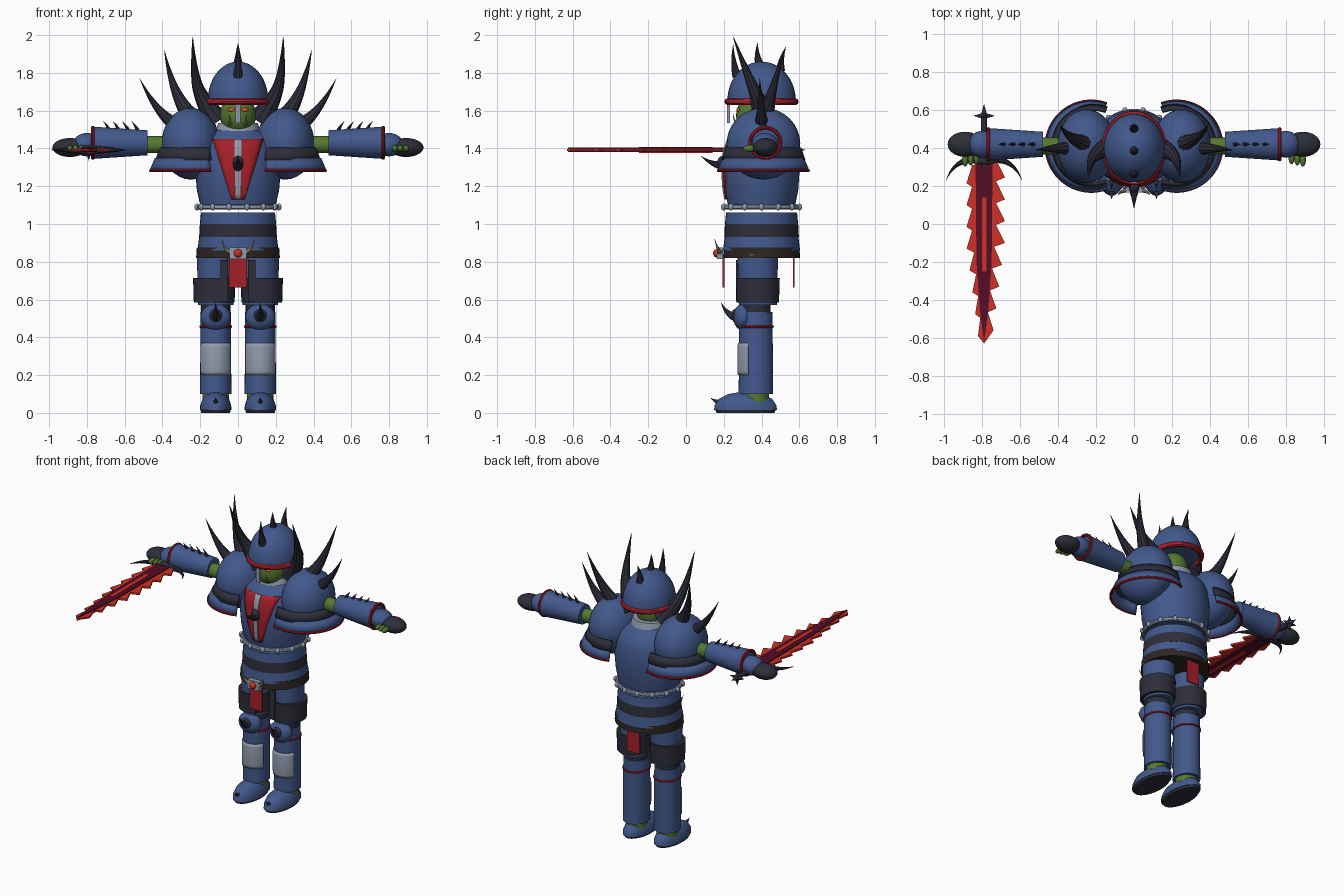
import bpy, bmesh, math
from mathutils import Matrix, Vector, Euler

if "Cube" in bpy.data.objects:
    bpy.data.objects.remove(bpy.data.objects["Cube"])


def material(name, r, g, b):
    m = bpy.data.materials.new(name)
    m.use_nodes = True
    m.diffuse_color = (r, g, b, 1)
    m.node_tree.nodes["Principled BSDF"].inputs["Base Color"].default_value = (r, g, b, 1)
    return m


BLUE = material("armour blue", .055, .1, .265)
DARK = material("dark horn", .026, .027, .042)
RED = material("trim red", .38, .014, .022)
BLADE = material("blade red", .62, .03, .018)
MAROON = material("blade maroon", .09, .004, .018)
GREY = material("steel grey", .28, .33, .42)
GREEN = material("skin green", .09, .19, .03)
BROWN = material("belt brown", .027, .018, .015)
BONE = material("bone", .45, .38, .22)
ORANGE = material("eye orange", .8, .12, .02)
PARTS = []


def add(name, bm, mat, loc=(0, 0, 0), rot=(0, 0, 0)):
    me = bpy.data.meshes.new(name)
    bmesh.ops.recalc_face_normals(bm, faces=bm.faces)
    bm.transform(Matrix.Translation(loc) @ Euler(rot).to_matrix().to_4x4())
    bm.to_mesh(me)
    bm.free()
    me.materials.append(mat)
    ob = bpy.data.objects.new(name, me)
    bpy.context.collection.objects.link(ob)
    PARTS.append(ob)
    return ob


def ball(name, loc, size, mat, rot=(0, 0, 0)):
    bm = bmesh.new()
    bmesh.ops.create_uvsphere(bm, u_segments=32, v_segments=16, radius=1)
    bmesh.ops.scale(bm, vec=size, verts=bm.verts)
    return add(name, bm, mat, loc, rot)


def box(name, loc, size, mat, rot=(0, 0, 0)):
    bm = bmesh.new()
    bmesh.ops.create_cube(bm, size=1)
    bmesh.ops.scale(bm, vec=size, verts=bm.verts)
    return add(name, bm, mat, loc, rot)


def lathe(name, profile, loc, mat, sy=1, rot=(0, 0, 0), arc=360, turn=0, thick=0, steps=36):
    """Turn (radius, height) pairs about z; a partial arc is centred on turn degrees."""
    bm = bmesh.new()
    count = steps if arc == 360 else steps + 1
    rows = []
    for i in range(count):
        a = math.radians(turn + arc * (i / steps - .5))
        rows.append([bm.verts.new((r * math.cos(a), r * math.sin(a) * sy, z)) for r, z in profile])
    for i in range(steps):
        p, q = rows[i], rows[(i + 1) % count]
        for j in range(len(profile) - 1):
            bm.faces.new((p[j], q[j], q[j + 1], p[j + 1]))
    bmesh.ops.remove_doubles(bm, verts=bm.verts, dist=1e-5)
    ob = add(name, bm, mat, loc, rot)
    if thick:
        mod = ob.modifiers.new("thickness", "SOLIDIFY")
        mod.thickness = thick
    return ob


def drum(name, r0, r1, z0, z1, loc, mat, **kw):
    return lathe(name, [(0, z0), (r0, z0), (r1, z1), (0, z1)], loc, mat, **kw)


def ring(name, radius, tube, loc, mat, sy=1, rot=(0, 0, 0), squash=1, **kw):
    turns = [math.tau * k / 10 for k in range(11)]
    prof = [(radius + tube * math.cos(t), tube * squash * math.sin(t)) for t in turns]
    return lathe(name, prof, loc, mat, sy=sy, rot=rot, **kw)


def spike(name, points, radius, mat=DARK):
    """Tapered horn swept along a smooth curve."""
    cu = bpy.data.curves.new(name, "CURVE")
    cu.dimensions, cu.bevel_depth, cu.bevel_resolution = "3D", radius, 3
    cu.use_fill_caps = True
    sp = cu.splines.new("NURBS")
    sp.points.add(len(points) - 1)
    for i, p in enumerate(points):
        sp.points[i].co = (*p, 1)
        sp.points[i].radius = max(.02, 1 - i / (len(points) - 1))
    sp.order_u, sp.use_endpoint_u, sp.resolution_u = 3, True, 6
    ob = bpy.data.objects.new(name + " path", cu)
    bpy.context.collection.objects.link(ob)
    me = bpy.data.meshes.new_from_object(ob.evaluated_get(bpy.context.evaluated_depsgraph_get()))
    bpy.data.objects.remove(ob)
    bm = bmesh.new()
    bm.from_mesh(me)
    return add(name, bm, mat)


def plate(name, outline, thick, mat, loc):
    """Flat outline in x and y, extruded in z about its middle."""
    bm = bmesh.new()
    face = bm.faces.new([bm.verts.new((x, y, -thick / 2)) for x, y in outline])
    out = bmesh.ops.extrude_face_region(bm, geom=[face])
    bmesh.ops.translate(bm, vec=(0, 0, thick), verts=[v for v in out["geom"] if isinstance(v, bmesh.types.BMVert)])
    return add(name, bm, mat, loc)


# Torso, collar and waist
CY = .4
TORSO = [(.2, 1.1), (.218, 1.18), (.226, 1.28), (.217, 1.39), (.19, 1.45), (.1, 1.51)]
lathe("torso", [(0, 1.1)] + TORSO + [(0, 1.51)], (0, CY, 0), BLUE, sy=.89)
drum("collar", .125, .105, 1.47, 1.535, (0, CY, 0), GREY, sy=.95)
ring("waist_ring", .205, .013, (0, CY, 1.09), GREY, sy=.95)
for k in range(14):
    a = math.tau * k / 14
    ball("waist_stud", (.216 * math.cos(a), CY + .206 * math.sin(a), 1.09), (.014, .014, .018), GREY)
drum("upper_waist_plate", .202, .196, 1.0, 1.06, (0, CY, 0), BLUE, sy=.96)
drum("waist_stripe", .206, .202, .93, 1.0, (0, CY, 0), DARK, sy=.96)
drum("lower_waist_plate", .215, .205, .86, .935, (0, CY, 0), BLUE, sy=.95)
drum("belt", .222, .218, .82, .875, (0, CY, 0), BROWN, sy=.92)


def chest_panel(name, top, bottom, lift, mat):
    # Panel that follows the front of the torso
    def skin(x, z):
        for (r0, z0), (r1, z1) in zip(TORSO, TORSO[1:]):
            if z0 <= z <= z1:
                r = r0 + (r1 - r0) * (z - z0) / (z1 - z0)
                return CY - .89 * math.sqrt(r * r - x * x) - lift
    bm = bmesh.new()
    rows = []
    for i in range(13):
        z = 1.13 + .32 * i / 12
        half = bottom + (top - bottom) * i / 12
        xs = [half * (j / 4 - 1) for j in range(9)]
        rows.append([bm.verts.new((x, skin(x, z), z)) for x in xs])
    for p, q in zip(rows, rows[1:]):
        for j in range(8):
            bm.faces.new((p[j], p[j + 1], q[j + 1], q[j]))
    ob = add(name, bm, mat)
    ob.modifiers.new("thickness", "SOLIDIFY").thickness = .008


chest_panel("chest_panel", .135, .035, .006, RED)
chest_panel("chest_strip", .02, .014, .013, GREY)
ball("chest_spike_base", (0, .19, 1.32), (.028, .025, .04), DARK)
spike("chest_spike", [(0, .2, 1.31), (0, .14, 1.31), (0, .08, 1.36)], .028)

# Belt buckle and loincloths
box("buckle", (0, .18, .845), (.09, .03, .06), GREY)
ball("buckle_gem", (0, .163, .845), (.022, .02, .022), BLADE)
for s in (1, -1):
    spike("buckle_horn", [(s * .035, .18, .85), (s * .08, .17, .86), (s * .085, .15, .925)], .014, BONE)
for y, name in ((.198, "front_loincloth"), (.57, "back_loincloth")):
    box(name, (0, y, .745), (.095, .009, .16), RED)

# Head and helmet
ball("head", (0, .37, 1.575), (.095, .105, .11), GREEN)
dome = [(.16 * math.cos(t), .205 * math.sin(t)) for t in [math.pi / 2 * k / 10 for k in range(11)]]
lathe("helmet", [(0, 0)] + dome, (0, CY, 1.655), BLUE, sy=1.13)
ring("helmet_band", .155, .016, (0, CY, 1.648), RED, sy=1.15, squash=1.1)
box("nose_guard", (0, .225, 1.6), (.026, .018, .13), GREY)
for s in (1, -1):
    ball("eye", (s * .035, .277, 1.605), (.02, .01, .01), ORANGE)
    spike("tusk", [(s * .04, .28, 1.53), (s * .045, .25, 1.54), (s * .045, .25, 1.585)], .01, BONE)
    spike("helmet_horn", [(s * .115, .41, 1.55), (s * .18, .39, 1.64), (s * .235, .33, 1.78),
                          (s * .24, .25, 1.99)], .065)
for y0, z0, y1, z1 in ((.27, 1.78, .25, 1.95), (.39, 1.84, .38, 1.96), (.5, 1.81, .53, 1.94)):
    spike("crest_spike", [(0, y0, z0), (0, (y0 + y1) / 2 - .015, (z0 + z1) / 2), (0, y1, z1)], .026)

for s in (1, -1):
    turn = 0 if s > 0 else 180
    out = (0, s * math.pi / 2, 0)

    # Shoulder armour
    ball("shoulder_ball", (s * .25, .41, 1.425), (.155, .195, .19), BLUE)
    lathe("shoulder_stripe", [(.222, 1.34), (.2, 1.405)], (s * .215, .41, 0), DARK, arc=220, turn=turn, thick=.015)
    lathe("shoulder_flare", [(.243, 1.285), (.215, 1.35)], (s * .225, .41, 0), BLUE, arc=220, turn=turn, thick=.015)
    ring("shoulder_trim", .237, .009, (s * .225, .41, 1.283), RED, arc=220, turn=turn)
    spike("large_shoulder_spike", [(s * .24, .42, 1.56), (s * .34, .44, 1.66), (s * .39, .52, 1.92)], .05)
    spike("outer_shoulder_spike", [(s * .32, .4, 1.52), (s * .43, .4, 1.58), (s * .52, .39, 1.77)], .042)

    # Arm and hand
    drum("upper_arm", .045, .045, .3, .52, (0, .41, 1.42), GREEN, rot=out)
    drum("forearm_guard", .066, .085, .48, .765, (0, .42, 1.43), BLUE, rot=out)
    ring("cuff_trim", .08, .01, (s * .768, .42, 1.43), RED, rot=out)
    for k in range(4):
        x = .53 + k * .05
        spike("forearm_spike", [(s * x, .42, 1.49), (s * (x + .01), .42, 1.52), (s * (x + .035), .42, 1.545)], .013)
    ball("hand_back", (s * .8, .42, 1.42), (.075, .07, .062), BLUE)
    ball("gauntlet_fingers", (s * .89, .42, 1.405), (.092, .066, .05), DARK)
    for k in range(3):
        ball("finger", (s * (.83 + k * .03), .35 - k * .006, 1.4), (.016, .035, .018), GREEN)

    # Leg
    x = s * .118
    drum("thigh", .093, .1, .57, .84, (x, .38, 0), BLUE, sy=1.08)
    drum("thigh_guard", .108, .112, .585, .715, (x + s * .008, .38, 0), DARK, sy=1.04)
    box("hip_strap", (s * .073, .275, .7), (.04, .02, .22), DARK)
    drum("knee_joint", .077, .077, .51, .6, (x, .37, 0), DARK)
    drum("shin", .083, .08, .1, .535, (x, .37, 0), BLUE, sy=1.1)
    ring("shin_trim", .08, .007, (x, .37, .457), RED, sy=1.1)
    lathe("shin_plate", [(.087, .2), (.089, .22), (.089, .35), (.086, .37)], (x, .37, 0), GREY,
          sy=1.1, arc=130, turn=-90, thick=.006)
    ball("kneecap", (x, .3, .507), (.08, .05, .07), BLUE)
    ball("knee_spike_base", (x, .26, .515), (.035, .02, .035), DARK)
    spike("knee_spike", [(x, .27, .51), (x, .22, .51), (x, .185, .585)], .03)

    # Foot
    drum("ankle", .07, .07, .06, .12, (x, .37, 0), GREEN)
    foot = [(.083, .015), (.082, .04), (.07, .075), (.045, .1), (0, .115)]
    lathe("boot", [(0, .015)] + foot, (x, .315, 0), BLUE, sy=2.0)
    drum("sole", .076, .08, 0, .016, (x, .315, 0), DARK, sy=2.0)
    spike("toe_spike", [(x, .2, .05), (x, .16, .055), (x, .13, .08)], .022)

# Sword held in the right hand
SX, SZ = -.79, 1.392
left, right = [], []
for k in range(8):
    y = .34 - k * .115
    w = .088 if k < 4 else .088 - .015 * (k - 3)
    for side, pts, shift in ((1, right, 0), (-1, left, .03)):
        grow = w + (.022 if side > 0 else .004)
        pts += [(side * w * .72, y - shift), (side * grow, y - .095 - shift)]
outline = right + [(0, -.63)] + left[::-1]
plate("blade_edge", outline, .012, BLADE, (SX, 0, SZ))
core = [(.045, .34), (.04, -.2), (.022, -.45), (0, -.625)]
plate("blade_core", core + [(-x, y) for x, y in core[-2::-1]], .024, MAROON, (SX, 0, SZ))
box("blade_groove", (SX, -.055, SZ), (.024, .39, .03), BLADE)
drum("sword_grip", .016, .016, .3, .58, (SX, 0, SZ), DARK, rot=(-math.pi / 2, 0, 0))
ball("guard_centre", (SX, .335, SZ), (.07, .025, .025), DARK)
for s in (1, -1):
    spike("guard_claw", [(SX, .34, SZ), (SX + s * .15, .36, SZ), (SX + s * .2, .23, SZ)], .026)
hub = Vector((SX, .57, SZ))
for d in ((.055, 0, 0), (-.055, 0, 0), (0, 0, .055), (0, 0, -.055), (0, .062, 0)):
    tip = Vector(d)
    spike("pommel_spike", [hub, hub + tip / 2, hub + tip], .018)

# Smooth the rounded parts and keep hard edges
for ob in PARTS:
    ob.data.shade_smooth()
    ob.data.set_sharp_from_angle(angle=math.radians(35))
